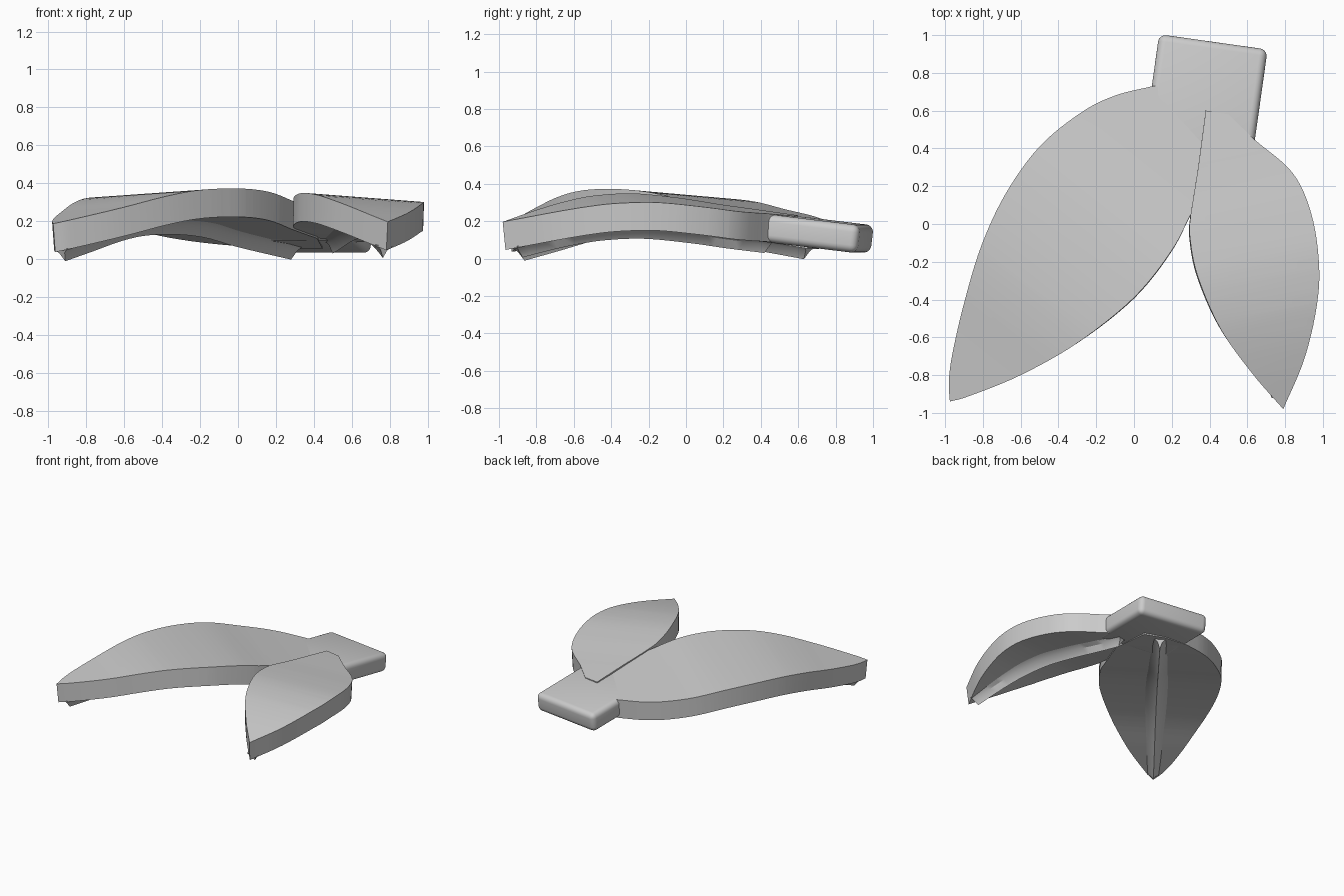
import bpy, bmesh
from mathutils import Vector, Matrix

if "Cube" in bpy.data.objects:
    bpy.data.objects.remove(bpy.data.objects["Cube"], do_unlink=True)

THICK = 0.15
grey = bpy.data.materials.new("plain grey")
grey.use_nodes = True
grey.diffuse_color = (0.6, 0.6, 0.6, 1)
grey.node_tree.nodes["Principled BSDF"].inputs["Base Color"].default_value = (0.6, 0.6, 0.6, 1)


def finish(bm, name):
    """Turn the bmesh into a grey object, smooth with sharp edges kept."""
    bmesh.ops.recalc_face_normals(bm, faces=bm.faces)
    mesh = bpy.data.meshes.new(name)
    bm.to_mesh(mesh)
    bm.free()
    obj = bpy.data.objects.new(name, mesh)
    bpy.context.collection.objects.link(obj)
    mesh.materials.append(grey)
    bpy.ops.object.select_all(action='DESELECT')
    obj.select_set(True)
    bpy.context.view_layer.objects.active = obj
    bpy.ops.object.shade_smooth_by_angle(angle=0.6)


def spline(pts, steps=6):
    """Smooth path through the points, last point left off."""
    p = [Vector(q) for q in pts]
    p = [2 * p[0] - p[1]] + p + [2 * p[-1] - p[-2]]
    out = []
    for a, b, c, d in zip(p, p[1:], p[2:], p[3:]):
        for i in range(steps):
            t = i / steps
            out.append(0.5 * (2 * b + (c - a) * t + (2 * a - 5 * b + 4 * c - d) * t * t
                              + (3 * b - a - 3 * c + d) * t ** 3))
    return out


class Arch:
    """Arched sheet: a height profile along an axis, tilted towards one side."""

    def __init__(self, base, tip, side, profile, tilt):
        self.base = Vector(base)
        self.u = (Vector(tip) - self.base).normalized()
        self.p = Vector((self.u.y, -self.u.x)) * side
        self.tilt = tilt
        self.samples = spline(profile, 8) + [Vector(profile[-1])]

    def z(self, xy):
        d = Vector(xy) - self.base
        s = d.dot(self.u)
        pts = self.samples
        i = next((i for i in range(len(pts) - 2) if s < pts[i + 1].x), len(pts) - 2)
        a, b = pts[i], pts[i + 1]
        return a.y + (b.y - a.y) * (s - a.x) / (b.x - a.x) + self.tilt * d.dot(self.p)

    def down(self, xy):
        """Offset from top to underside, flared slightly along the slope."""
        e = 0.04
        slope = [(self.z(xy + v) - self.z(xy - v)) / (2 * e) for v in (Vector((e, 0)), Vector((0, e)))]
        return Vector((0.4 * slope[0], 0.4 * slope[1], -1)) * THICK


def leaf(name, arch, outline):
    # flat outline, sliced across its axis, lifted onto the arch and thickened
    bm = bmesh.new()
    bm.faces.new([bm.verts.new((q.x, q.y, 0)) for q in outline])
    for i in range(-2, 36):
        co = arch.base + arch.u * (i * 0.06 + 0.013)
        bmesh.ops.bisect_plane(bm, geom=bm.verts[:] + bm.edges[:] + bm.faces[:], dist=1e-5,
                               plane_co=co.to_3d(), plane_no=arch.u.to_3d())
    for v in bm.verts:
        v.co.z = arch.z(v.co.xy)
    new = bmesh.ops.extrude_face_region(bm, geom=bm.faces[:], use_keep_orig=True)["geom"]
    for v in new:
        if isinstance(v, bmesh.types.BMVert):
            v.co += arch.down(v.co.xy)
    finish(bm, name)


def rib(name, arch, length, depth=0.07, n=28):
    # keel under the leaf, flared at the sides with a pointed lower edge
    bm = bmesh.new()
    section = [(-1, -0.02), (-0.4, 0.3), (0, 1), (0.4, 0.3), (1, -0.02), (0, -0.3)]
    rings = []
    for i in range(n + 1):
        t = i / n
        w = 0.045 + 0.16 * t * (1 - t)
        ring = []
        for c, d in section:
            slant = 0.04 * (1 - max(d, 0)) * (2 * t - 1)
            xy = arch.base + arch.u * (t * length + slant) + arch.p * (c * w)
            ring.append(bm.verts.new((xy.x, xy.y, arch.z(xy) - THICK - d * depth)))
        rings.append(ring)
    for a, b in zip(rings, rings[1:]):
        for j in range(len(section)):
            k = (j + 1) % len(section)
            bm.faces.new((a[j], a[k], b[k], b[j]))
    bm.faces.new(rings[0])
    bm.faces.new(rings[-1])
    finish(bm, name)


# Large leaf, sweeping to the right
large = Arch((0.28, 0.63), (-0.98, -0.95), 1,
             [(-0.2, 0.185), (0, 0.217), (0.45, 0.283), (0.73, 0.333), (0.99, 0.35),
              (1.24, 0.343), (1.45, 0.312), (1.67, 0.262), (2.05, 0.178)], -0.055)
back = [(0.1, 0.73), (-0.1, 0.68), (-0.28, 0.59), (-0.5, 0.41), (-0.68, 0.16), (-0.81, -0.12),
        (-0.9, -0.42), (-0.96, -0.68), (-0.98, -0.83), (-0.975, -0.94)]
front = [(-0.975, -0.94), (-0.87, -0.91), (-0.6, -0.8), (-0.3, -0.63), (0, -0.39), (0.2, -0.14), (0.3, 0.05)]
hub = [(0.3, 0.05), (0.42, 0.3), (0.45, 0.66), (0.3, 0.72)]
leaf("large_leaf", large, spline(back) + spline(front) + [Vector(q) for q in hub])
rib("large_leaf_rib", large, 1.91)

# Small leaf, sweeping to the left
small = Arch((0.5, 0.42), (0.79, -1), -1,
             [(-0.2, 0.225), (0, 0.25), (0.2, 0.274), (0.4, 0.302), (0.65, 0.326),
              (0.85, 0.32), (1, 0.3), (1.2, 0.257), (1.5, 0.178)], -0.075)
inner = [(0.3, 0.05), (0.295, -0.06), (0.335, -0.27), (0.455, -0.55), (0.625, -0.79), (0.79, -0.98)]
outer = [(0.79, -0.98), (0.9, -0.72), (0.965, -0.45), (0.98, -0.22), (0.94, 0.05), (0.84, 0.27), (0.64, 0.445)]
hub = [(0.64, 0.445), (0.5, 0.58), (0.38, 0.6), (0.34, 0.3)]
leaf("small_leaf", small, spline(inner) + spline(outer) + [Vector(q) for q in hub])
rib("small_leaf_rib", small, 1.32)

# Rounded rear tab
bm = bmesh.new()
bmesh.ops.create_cube(bm, size=1, matrix=Matrix.Diagonal((0.58, 0.6, THICK, 1)))
bmesh.ops.bevel(bm, geom=bm.edges[:], offset=0.04, segments=5, profile=0.5, affect='EDGES')
bm.transform(Matrix.Translation((0.378, 0.665, 0.139)) @ Matrix.Rotation(-0.14, 4, 'Z') @ Matrix.Rotation(-0.12, 4, 'X'))
finish(bm, "rear_tab")
